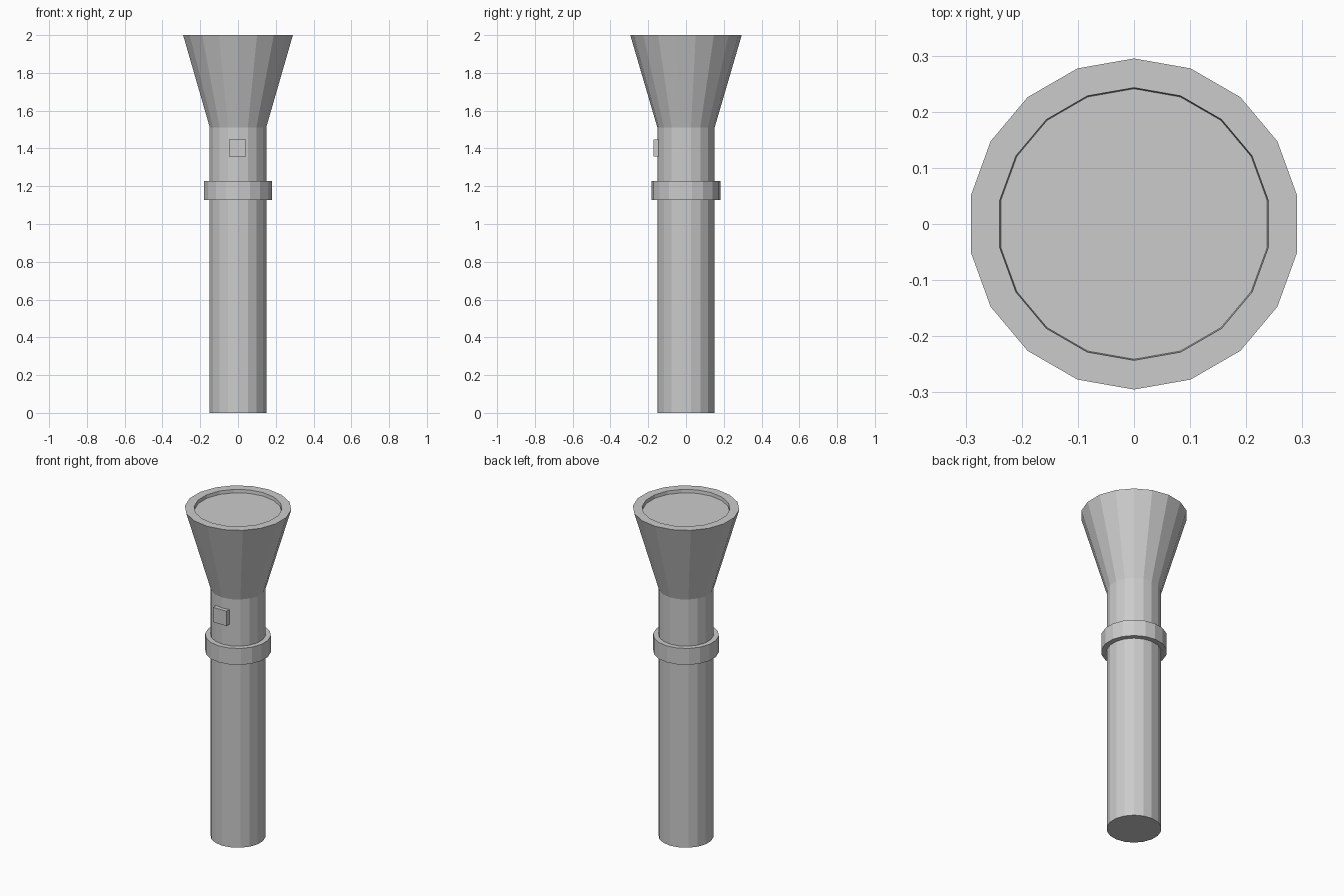
import bpy, bmesh, math

if "Cube" in bpy.data.objects:
    bpy.data.objects.remove(bpy.data.objects["Cube"])

SIDES = 18


def lathe(name, profile, closed=False):
    """Spin an (radius, z) profile into a faceted solid; open profiles get end caps."""
    bm = bmesh.new()
    rings = []
    for r, z in profile:
        ring = []
        for i in range(SIDES):
            a = math.pi / 2 + 2 * math.pi * i / SIDES
            ring.append(bm.verts.new((r * math.cos(a), r * math.sin(a), z)))
        rings.append(ring)
    pairs = list(zip(rings, rings[1:]))
    if closed:
        pairs.append((rings[-1], rings[0]))
    for lo, hi in pairs:
        for i in range(SIDES):
            j = (i + 1) % SIDES
            bm.faces.new((lo[i], lo[j], hi[j], hi[i]))
    if not closed:
        bm.faces.new(rings[0])
        bm.faces.new(rings[-1])
    bmesh.ops.recalc_face_normals(bm, faces=bm.faces)
    mesh = bpy.data.meshes.new(name)
    bm.to_mesh(mesh)
    bm.free()
    obj = bpy.data.objects.new(name, mesh)
    bpy.context.collection.objects.link(obj)
    return obj


# Barrel flaring into the head, with a flat rim and shallow recessed lens
lathe("barrel_and_head", [(0.152, 0.0), (0.152, 1.512), (0.295, 2.0),
                          (0.243, 2.0), (0.241, 1.98)])

# Collar ring around the barrel
lathe("collar", [(0.152, 1.128), (0.182, 1.128), (0.182, 1.228), (0.152, 1.228)],
      closed=True)

# Square switch on the front
bpy.ops.mesh.primitive_cube_add(size=1, location=(-0.002, -0.154, 1.403))
switch = bpy.context.object
switch.name = "switch"
switch.scale = (0.09, 0.038, 0.09)
bpy.ops.object.transform_apply(location=False, rotation=False, scale=True)
